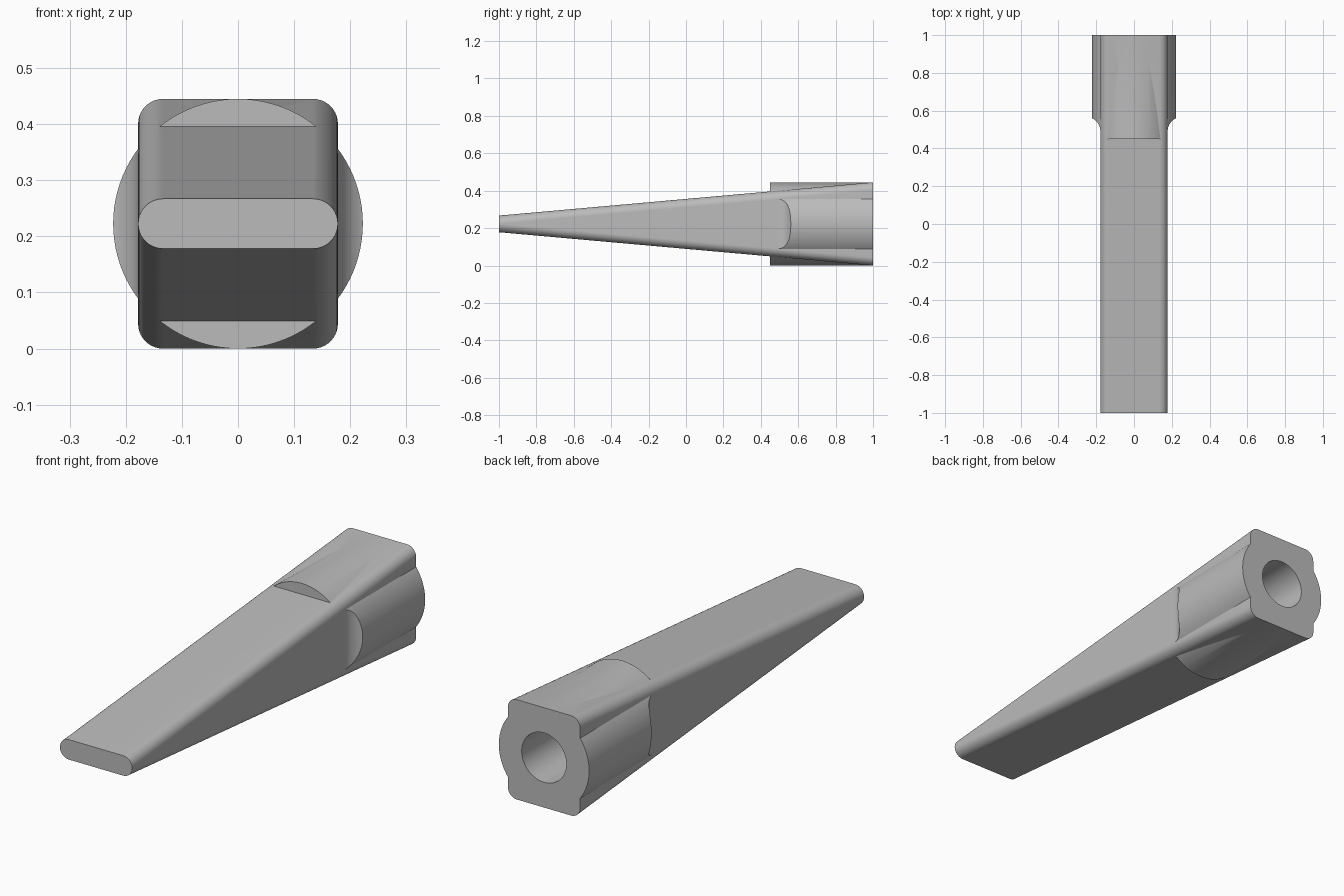
import bpy, bmesh
from math import sin, cos, pi, sqrt, asin
from mathutils import Matrix, Vector

if "Cube" in bpy.data.objects:
    bpy.data.objects.remove(bpy.data.objects["Cube"])

HALF_W, TIP_H, BACK_H = 0.178, 0.0445, 0.2225   # half sizes of the wedge
MID_Z = 0.2225                                  # height of the long axis
CORNER = 0.0444                                 # rounding of the long edges
BOSS_R, BORE_R = 0.2225, 0.11
RUNOUT_Y, RUNOUT_R = 0.49, 0.078                # where the boss blends into the side

grey = bpy.data.materials.new("plain grey")
grey.use_nodes = True
grey.diffuse_color = (0.5, 0.5, 0.5, 1)
grey.node_tree.nodes["Principled BSDF"].inputs["Base Color"].default_value = (0.5, 0.5, 0.5, 1)


def finish(name, bm):
    bmesh.ops.recalc_face_normals(bm, faces=bm.faces[:])
    mesh = bpy.data.meshes.new(name)
    bm.to_mesh(mesh)
    bm.free()
    mesh.materials.append(grey)
    obj = bpy.data.objects.new(name, mesh)
    bpy.context.collection.objects.link(obj)
    return obj


def loft(name, start, end):
    """Solid between two matching outlines."""
    bm = bmesh.new()
    a = [bm.verts.new(p) for p in start]
    b = [bm.verts.new(p) for p in end]
    bm.faces.new(a)
    bm.faces.new(b)
    for i in range(len(a)):
        j = (i + 1) % len(a)
        bm.faces.new((a[i], a[j], b[j], b[i]))
    return finish(name, bm)


def rounded_rect(y, half_h, steps=10):
    pts = []
    for k, (sx, sz) in enumerate(((1, 1), (-1, 1), (-1, -1), (1, -1))):
        for i in range(steps + 1):
            t = (k + i / steps) * pi / 2
            pts.append(Vector((sx * (HALF_W - CORNER) + CORNER * cos(t), y,
                               MID_Z + sz * (half_h - CORNER) + CORNER * sin(t))))
    return pts


def rod(name, radius, y0, y1, sides=96):
    def ring(y):
        return [(radius * cos(2 * pi * i / sides), y, MID_Z + radius * sin(2 * pi * i / sides))
                for i in range(sides)]
    return loft(name, ring(y0), ring(y1))


def combine(target, helper, operation):
    helper.hide_render = True
    mod = target.modifiers.new(operation.lower(), 'BOOLEAN')
    mod.operation, mod.solver, mod.object = operation, 'EXACT', helper
    bpy.context.view_layer.objects.active = target
    bpy.ops.object.modifier_apply(modifier=mod.name)
    bpy.data.objects.remove(helper)


# Tapered wedge body with rounded long edges
body = loft("wedge_body", rounded_rect(-1, TIP_H), rounded_rect(1, BACK_H))

# Round boss, trimmed by a plan outline whose sides sweep into the body
sweep = asin(min(1, sqrt(RUNOUT_R ** 2 - (RUNOUT_R - 0.046) ** 2) / RUNOUT_R))
half = [(0.15, 0.45)]
for i in range(13):
    t = sweep * i / 12
    half.append((HALF_W + RUNOUT_R * (1 - cos(t)), RUNOUT_Y + RUNOUT_R * sin(t)))
half += [(0.3, half[-1][1]), (0.3, 1.1)]
plan = half + [(-x, y) for x, y in reversed(half)]
trim = loft("boss_trim", [(x, y, -0.1) for x, y in plan], [(x, y, 0.6) for x, y in plan])
boss = rod("round_boss", BOSS_R, 0.4, 1)
combine(boss, trim, 'INTERSECT')
combine(body, boss, 'UNION')

# Blind bore in the back end
combine(body, rod("bore_cutter", BORE_R, 0.5, 1.1), 'DIFFERENCE')

# Smooth rounded surfaces, crisp edges
bpy.ops.object.select_all(action='DESELECT')
body.select_set(True)
bpy.context.view_layer.objects.active = body
bpy.ops.object.shade_smooth_by_angle(angle=pi / 9)
weighted = body.modifiers.new("even shading", 'WEIGHTED_NORMAL')
weighted.keep_sharp = True
